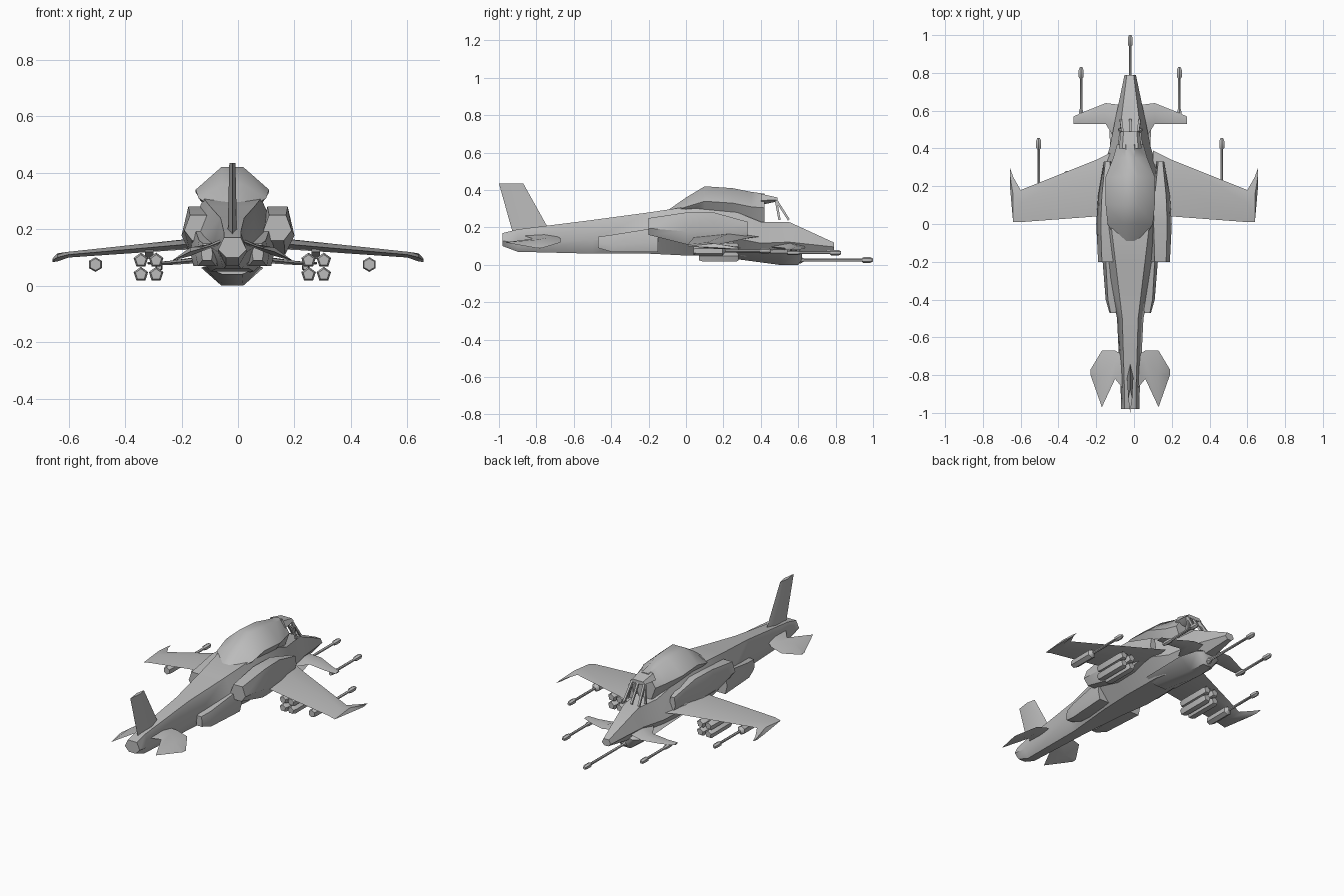
import bpy, bmesh, math
from mathutils import Vector

cube = bpy.data.objects.get("Cube")
if cube:
    bpy.data.objects.remove(cube)

grey = bpy.data.materials.new("hull grey")
grey.use_nodes = True
grey.diffuse_color = (0.5, 0.5, 0.5, 1)
grey.node_tree.nodes["Principled BSDF"].inputs["Base Color"].default_value = grey.diffuse_color

AXIS = -0.02   # fuselage centre line


def skin(name, rings, crease=45):
    """Join a list of equal rings, cap both ends and shade."""
    bm = bmesh.new()
    loops = [[bm.verts.new(point) for point in ring] for ring in rings]
    for ring, following in zip(loops, loops[1:]):
        for i in range(len(ring)):
            bm.faces.new((ring[i - 1], ring[i], following[i], following[i - 1]))
    bm.faces.new(loops[0])
    bm.faces.new(loops[-1])
    bmesh.ops.recalc_face_normals(bm, faces=bm.faces)
    mesh = bpy.data.meshes.new(name)
    bm.to_mesh(mesh)
    bm.free()
    mesh.materials.append(grey)
    obj = bpy.data.objects.new(name, mesh)
    bpy.context.collection.objects.link(obj)
    bpy.ops.object.select_all(action="DESELECT")
    obj.select_set(True)
    bpy.context.view_layer.objects.active = obj
    bpy.ops.object.shade_smooth_by_angle(angle=math.radians(crease))


def body(name, sections, centre=AXIS, waist=0.4, base=0.45, crown=0.4):
    """Hexagonal hull; each section gives y, bottom, top and half width."""
    rings = []
    for y, bottom, top, width in sections:
        middle = bottom + (top - bottom) * waist
        half = [(width * base, bottom), (width, middle), (width * crown, top)]
        rings.append([(centre + w, y, z) for w, z in half]
                     + [(centre - w, y, z) for w, z in reversed(half)])
    skin(name, rings)


def foil(lead, trail, place, thickness):
    """Diamond aerofoil; place turns chord position and offset into a point."""
    crest = lead + (trail - lead) * 0.4
    half = thickness / 2
    return [place(lead, 0), place(crest, half), place(trail, 0), place(crest, -half)]


def wing(name, side, stations, centre=0, ratio=0.12):
    """Each station gives span, height, leading y and trailing y."""
    skin(name, [foil(lead, trail,
                     lambda y, h: (centre + side * span, y, height + h),
                     (lead - trail) * ratio)
                for span, height, lead, trail in stations])


def tube(name, x, z, profile, sides=6):
    """Faceted lathe along y."""
    rings = []
    for y, radius in profile:
        turns = [math.tau * k / sides for k in range(sides)]
        rings.append([(x + radius * math.sin(t), y, z + radius * math.cos(t))
                      for t in turns])
    skin(name, rings)


def gun(name, x, z, breech, muzzle, body_length, radius):
    """Housing, thin barrel and a swollen muzzle."""
    thin, brake = 0.008, 0.015
    shoulder = breech + body_length
    collar = muzzle - 0.06
    tube(name, x, z, [
        (breech, radius * 0.8), (breech + brake, radius),
        (shoulder - brake, radius), (shoulder, thin),
        (collar, thin), (collar + thin, brake),
        (muzzle - brake, brake), (muzzle, thin)])


def strut(name, start, end, radius=0.006):
    start, end = Vector(start), Vector(end)
    side = Vector((radius, 0, 0))
    up = (end - start).cross(side).normalized() * radius
    skin(name, [[p + side + up, p - side + up, p - side - up, p + side - up]
                for p in (start, end)])


# Fuselage from tail to nose, with a chin under the cockpit
body("fuselage", [
    (-0.98, 0.1, 0.17, 0.05), (-0.9, 0.07, 0.19, 0.05),
    (-0.5, 0.06, 0.24, 0.07), (-0.2, 0.06, 0.28, 0.13),
    (0, 0.05, 0.31, 0.17), (0.25, 0.05, 0.29, 0.16),
    (0.4, 0.04, 0.23, 0.11), (0.55, 0.05, 0.23, 0.08),
    (0.79, 0.08, 0.12, 0.03)], crown=0.6)
body("chin", [
    (0.2, 0.04, 0.08, 0.1), (0.5, 0, 0.09, 0.11),
    (0.6, 0, 0.09, 0.08), (0.62, 0.03, 0.08, 0.05)], waist=0.7, base=0.35)

# Hump and roof above the cockpit
body("canopy_hump", [
    (-0.1, 0.26, 0.29, 0.06), (0, 0.26, 0.36, 0.12),
    (0.1, 0.26, 0.42, 0.13), (0.25, 0.25, 0.41, 0.13),
    (0.35, 0.23, 0.39, 0.09), (0.42, 0.23, 0.38, 0.07)],
    waist=0.5, base=0.6, crown=0.3)
body("canopy_roof", [(0.4, 0.32, 0.38, 0.06), (0.49, 0.34, 0.36, 0.05)], crown=0.7)

# Windscreen frame around the open cockpit front
roof_y, sill_y = 0.48, 0.55
roof_z, sill_z = 0.35, 0.24
strut("windscreen_centre_post", (AXIS, roof_y, roof_z), (AXIS, sill_y, sill_z))
strut("windscreen_sill", (AXIS - 0.05, sill_y, sill_z), (AXIS + 0.05, sill_y, sill_z))

# Swept tail fin
skin("tail_fin", [foil(lead, trail, lambda y, w: (AXIS + w, y, height), (lead - trail) / 6)
                  for height, lead, trail in
                  ((0.15, -0.7, -0.92), (0.22, -0.75, -0.94), (0.435, -0.87, -1))])

for label, side in (("left", 1), ("right", -1)):
    # Engine nacelle and the fairing behind it
    body(label + "_nacelle", [
        (-0.2, 0.16, 0.25, 0.05), (0, 0.11, 0.28, 0.06),
        (0.15, 0.11, 0.28, 0.05), (0.33, 0.15, 0.23, 0.02)], side * 0.14, crown=0.6)
    body(label + "_fairing", [
        (-0.47, 0.09, 0.15, 0.02), (-0.4, 0.07, 0.16, 0.04),
        (-0.15, 0.07, 0.2, 0.06)], AXIS + side * 0.09, base=0.8, crown=0.7)

    # Main wing with a forward spike at its tip
    wing(label + "_wing", side, [
        (0.1, 0.15, 0.39, 0.04), (0.2, 0.145, 0.34, 0.04),
        (0.6, 0.11, 0.18, 0.01), (0.64, 0.1, 0.25, 0.01),
        (0.657, 0.09, 0.3, 0.2)])

    # Foreplane beside the nose
    wing(label + "_foreplane", side, [
        (0.05, 0.1, 0.63, 0.4), (0.13, 0.09, 0.64, 0.53),
        (0.23, 0.08, 0.6, 0.53), (0.3, 0.08, 0.57, 0.53)], AXIS, ratio=0.2)

    # Tailplane drooping to its tip
    wing(label + "_tailplane", side, [
        (0.03, 0.16, -0.7, -0.88), (0.08, 0.14, -0.67, -0.82),
        (0.15, 0.12, -0.67, -0.97), (0.21, 0.09, -0.77, -0.8)], AXIS, ratio=0.1)

    # Cockpit side posts
    top = (AXIS + side * 0.04, roof_y, roof_z)
    strut(label + "_windscreen_post", top, (AXIS + side * 0.05, sill_y, sill_z))
    strut(label + "_window_post", top, (AXIS + side * 0.06, sill_y - 0.05, sill_z))

    # Rocket tubes, two by two, under a pylon
    for row in range(2):
        for column in range(2):
            tube(f"{label}_rocket_tube_{row}_{column}",
                 AXIS + side * (0.27 + 0.054 * column), 0.04 + 0.05 * row,
                 [(0.07, 0.02), (0.09, 0.027), (0.27, 0.027), (0.28, 0.02)], sides=5)
    wing(label + "_rocket_pylon", side,
         [(span, 0.12, 0.26, 0.09) for span in (0.28, 0.31)], AXIS, ratio=0.3)

    # Guns under the wing and the foreplane
    gun(label + "_wing_gun", AXIS + side * 0.485, 0.075, 0.04, 0.455, 0.17, 0.026)
    gun(label + "_foreplane_gun", AXIS + side * 0.26, 0.065, 0.54, 0.83, 0.07, 0.013)

gun("nose_gun", AXIS, 0.026, 0.55, 1, 0.08, 0.018)
